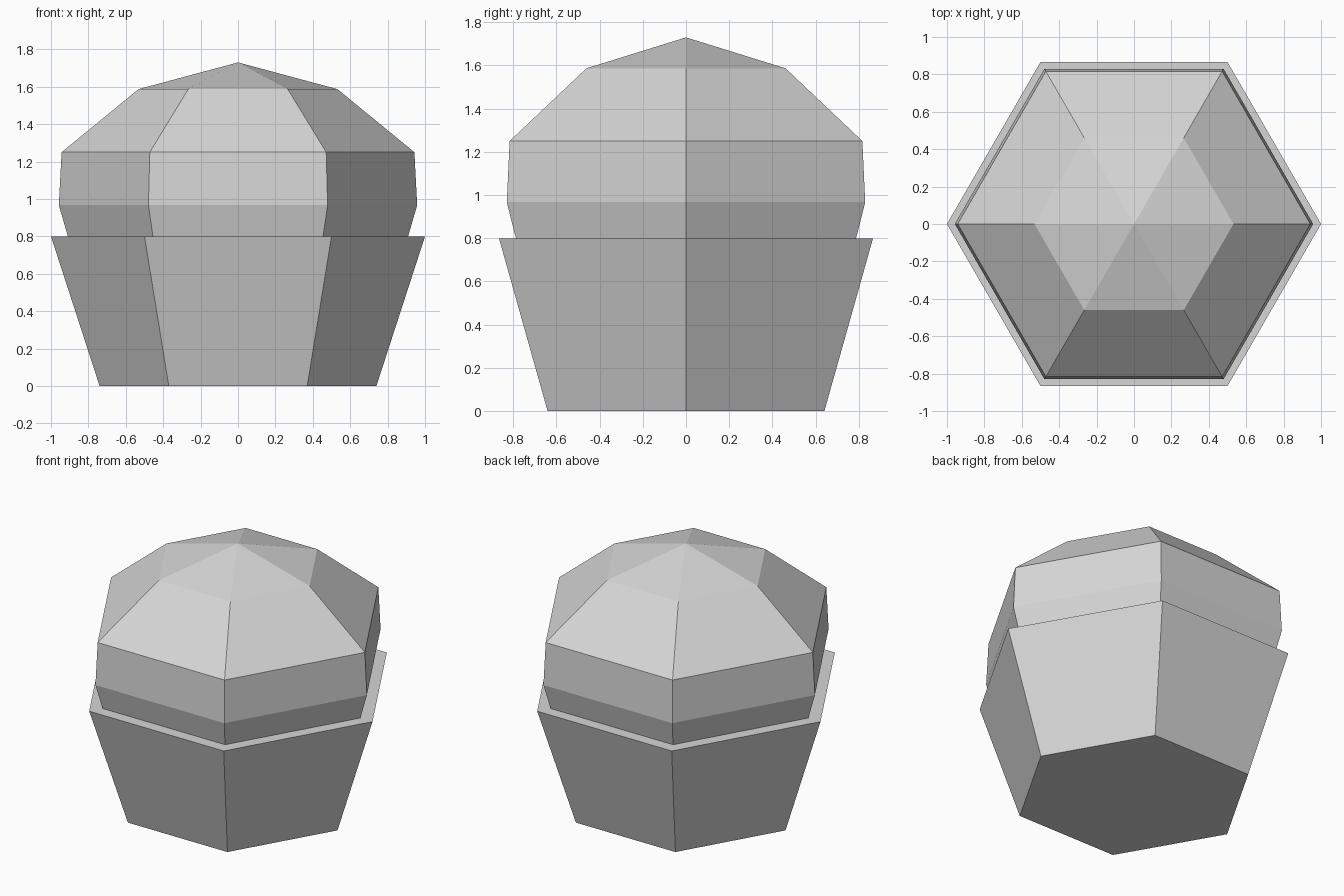
import bpy
import bmesh
from math import cos, sin, pi

SIDES = 6

cube = bpy.data.objects.get("Cube")
if cube:
    bpy.data.objects.remove(cube, do_unlink=True)

# Single light grey colour
grey = bpy.data.materials.new("light_grey")
grey.use_nodes = True
colour = (0.67, 0.67, 0.67, 1)
grey.diffuse_color = colour
grey.node_tree.nodes["Principled BSDF"].inputs["Base Color"].default_value = colour


def lathe(name, profile, apex=None):
    """Six-sided solid from (radius, height) rings, with a flat or pointed top."""
    bm = bmesh.new()
    rings = [[bm.verts.new((r * cos(2 * pi * i / SIDES), r * sin(2 * pi * i / SIDES), z))
              for i in range(SIDES)] for r, z in profile]
    for low, high in zip(rings, rings[1:]):
        for i in range(SIDES):
            j = (i + 1) % SIDES
            bm.faces.new((low[i], low[j], high[j], high[i]))
    bm.faces.new(rings[0][::-1])
    if apex is None:
        bm.faces.new(rings[-1])
    else:
        tip = bm.verts.new((0, 0, apex))
        for i in range(SIDES):
            bm.faces.new((rings[-1][i], rings[-1][(i + 1) % SIDES], tip))
    bmesh.ops.recalc_face_normals(bm, faces=bm.faces)
    mesh = bpy.data.meshes.new(name)
    bm.to_mesh(mesh)
    bm.free()
    mesh.materials.append(grey)
    obj = bpy.data.objects.new(name, mesh)
    bpy.context.collection.objects.link(obj)
    return obj


# Flared cup with a flat rim
lathe("cup", [(0.74, 0), (1.0, 0.8)])

# Faceted dome, seated slightly into the cup
lathe("dome", [(0.895, 0.75), (0.958, 0.967), (0.943, 1.25), (0.532, 1.587)], apex=1.73)
